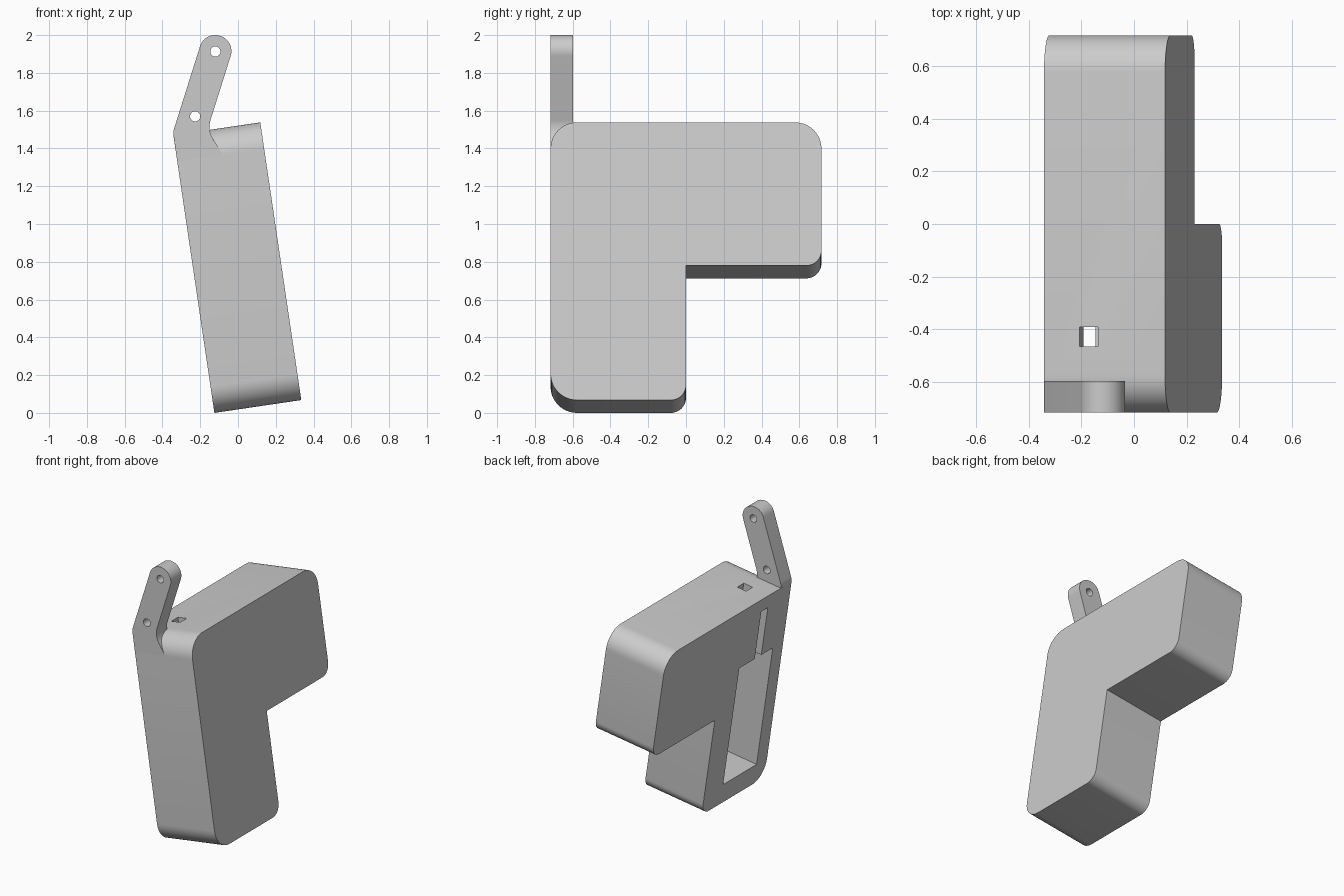
import bpy
import bmesh
from math import radians, tan, pi
from mathutils import Matrix, Vector

cube = bpy.data.objects.get("Cube")
if cube:
    bpy.data.objects.remove(cube, do_unlink=True)

grey = bpy.data.materials.new("plain grey")
grey.use_nodes = True
grey.diffuse_color = (0.6, 0.6, 0.6, 1)
grey.node_tree.nodes["Principled BSDF"].inputs["Base Color"].default_value = (0.6, 0.6, 0.6, 1)

# The body leans sideways; its lower left edge is the pivot
LEAN = Matrix.Translation((-0.125, 0, 0)) @ Matrix.Rotation(radians(-8.4), 4, "Y")
WIDTH, HEIGHT, HALF, WALL = 0.465, 1.486, 0.717, 0.12


def rounded(corners, steps=12):
    """Outline with each (x, y, radius) corner filleted."""
    out = []
    for i, (x, y, r) in enumerate(corners):
        p = Vector((x, y))
        if not r:
            out.append(p)
            continue
        to_prev = (Vector(corners[i - 1][:2]) - p).normalized()
        to_next = (Vector(corners[(i + 1) % len(corners)][:2]) - p).normalized()
        reach = r / tan(to_prev.angle(to_next) / 2)
        centre = p + (to_prev + to_next).normalized() * (reach ** 2 + r ** 2) ** 0.5
        start = (p + to_prev * reach - centre).normalized()
        end = (p + to_next * reach - centre).normalized()
        out += [centre + start.slerp(end, k / steps).normalized() * r for k in range(steps + 1)]
    return out


def add(name, bm, matrix=Matrix()):
    bmesh.ops.recalc_face_normals(bm, faces=bm.faces)
    mesh = bpy.data.meshes.new(name)
    bm.to_mesh(mesh)
    bm.free()
    mesh.materials.append(grey)
    mesh.transform(matrix)
    obj = bpy.data.objects.new(name, mesh)
    bpy.context.collection.objects.link(obj)
    return obj


def extrude(name, points, move, matrix=Matrix()):
    bm = bmesh.new()
    face = bm.faces.new([bm.verts.new(p) for p in points])
    new = bmesh.ops.extrude_face_region(bm, geom=[face])["geom"]
    bmesh.ops.translate(bm, vec=move, verts=[v for v in new if isinstance(v, bmesh.types.BMVert)])
    return add(name, bm, matrix)


def box(name, low, high):
    bm = bmesh.new()
    bmesh.ops.create_cube(bm, size=1)
    low, high = Vector(low), Vector(high)
    for v in bm.verts:
        v.co = (low + high) / 2 + v.co * (high - low)
    return add(name, bm, LEAN)


def cut(target, cutter):
    cutter.hide_render = True
    mod = target.modifiers.new("cut", "BOOLEAN")
    mod.operation, mod.solver, mod.object = "DIFFERENCE", "EXACT", cutter
    bpy.context.view_layer.objects.active = target
    bpy.ops.object.modifier_apply(modifier=mod.name)
    bpy.data.objects.remove(cutter, do_unlink=True)


# L-shaped body
notch = 0.72
outline = rounded([(-HALF, 0, 0.14), (0, 0, 0.08), (0, notch, 0), (HALF, notch, 0.08),
                   (HALF, HEIGHT, 0.14), (-HALF, HEIGHT, 0.14)])
body = extrude("body", [(0, p.x, p.y) for p in outline], (WIDTH, 0, 0), LEAN)

# Pocket in the leg, narrow slot above it, and the square hole through the top
cut(body, box("pocket_cutter", (-0.1, WALL - HALF, 0.145), (WIDTH - WALL, -0.215, 1.03)))
cut(body, box("slot_cutter", (-0.1, -0.466, 0.9), (0.208, -0.391, 1.39)))
cut(body, box("top_hole_cutter", (0.137, -0.466, 1.3), (0.208, -0.391, 1.6)))

# Bent arm plate, flush with the front of the body
arm_outline = rounded([(-0.3215, 1.3315, 0), (-0.08, 1.367, 0), (-0.162, 1.498, 0.12),
                       (-0.0134, 1.9705, 0.084), (-0.1756, 2.0215, 0.084), (-0.344, 1.487, 0.1)])
arm = extrude("arm", [(p.x, -HALF, p.y) for p in arm_outline], (0, WALL, 0))

# Two pin holes in the arm
for x, z in ((-0.12, 1.913), (-0.227, 1.57)):
    bm = bmesh.new()
    place = Matrix.Translation((x, WALL / 2 - HALF, z)) @ Matrix.Rotation(pi / 2, 4, "X")
    bmesh.ops.create_cone(bm, cap_ends=True, segments=32, radius1=0.027, radius2=0.027,
                          depth=0.3, matrix=place)
    cut(arm, add("pin_hole_cutter", bm))

# Smooth rounded corners, sharp edges elsewhere
for obj in (body, arm):
    bpy.ops.object.select_all(action="DESELECT")
    obj.select_set(True)
    bpy.context.view_layer.objects.active = obj
    bpy.ops.object.shade_smooth_by_angle(angle=radians(30))
